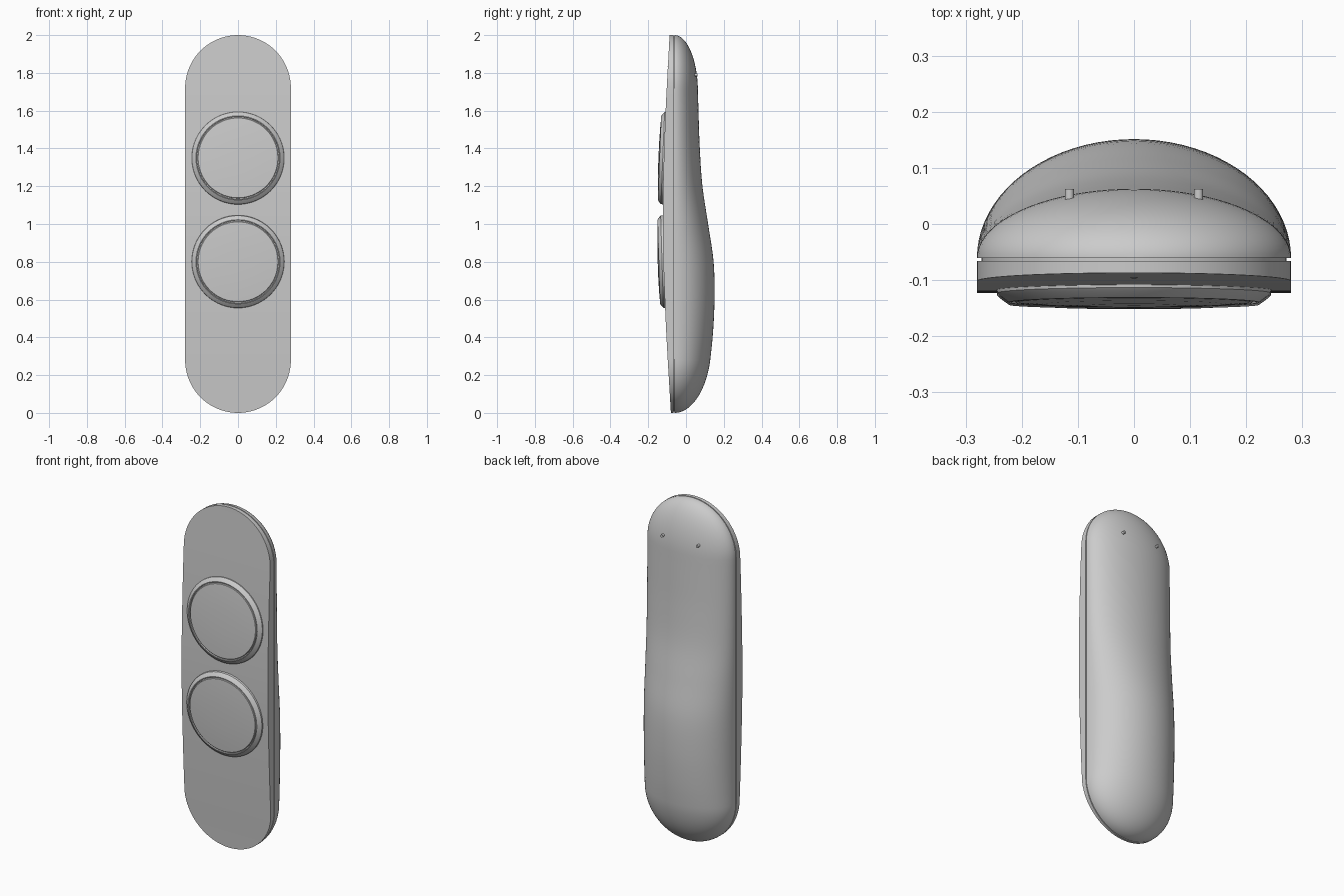
import bpy, bmesh, math
from mathutils import Matrix

if "Cube" in bpy.data.objects:
    bpy.data.objects.remove(bpy.data.objects["Cube"])

W, R = 0.28, 0.28          # half width, end radius
SEAM = -0.061              # y of the shell seam
BACK = [(0, .108), (.2, .12), (.4, .141), (.6, .151), (.8, .146), (1, .117),
        (1.2, .087), (1.4, .073), (1.6, .066), (1.8, .061), (2, .058)]
FRONT = [(0, -.08), (.5, -.108), (1, -.123), (1.5, -.112), (2, -.087)]


def curve(pts, z):
    """Smooth interpolation through evenly spaced points."""
    step = pts[1][0] - pts[0][0]
    i = max(0, min(int(z / step), len(pts) - 2))
    t = z / step - i
    v = [p[1] for p in pts]
    a, b = v[i], v[i + 1]
    p = v[i - 1] if i > 0 else 2 * a - b
    n = v[i + 2] if i + 2 < len(v) else 2 * b - a
    m0, m1 = (b - p) / 2, (n - a) / 2
    return ((2*t**3 - 3*t**2 + 1) * a + (t**3 - 2*t**2 + t) * m0
            + (3*t**2 - 2*t**3) * b + (t**3 - t**2) * m1)


def finish(name, bm, angle=35):
    bmesh.ops.remove_doubles(bm, verts=bm.verts, dist=1e-5)
    bmesh.ops.recalc_face_normals(bm, faces=bm.faces)
    me = bpy.data.meshes.new(name)
    bm.to_mesh(me)
    bm.free()
    ob = bpy.data.objects.new(name, me)
    bpy.context.collection.objects.link(ob)
    bpy.ops.object.select_all(action='DESELECT')
    ob.select_set(True)
    bpy.context.view_layer.objects.active = ob
    bpy.ops.object.shade_smooth_by_angle(angle=math.radians(angle))
    return ob


def heights():
    """Pairs of (z, cap factor); the cap factor rounds both ends."""
    n = 20
    arc = [(math.cos(i / n * math.pi / 2), math.sin(i / n * math.pi / 2)) for i in range(n + 1)]
    low = [(R - R * c, s) for c, s in arc]
    mid = [(R + (2 - 2 * R) * i / 40, 1) for i in range(1, 40)]
    return low + mid + [(2 - z, s) for z, s in reversed(low)]


def loft(name, section, inset=0.0):
    bm = bmesh.new()
    rows = []
    k = (R - inset) / R
    for z, cap in heights():
        zz = 1 + (z - 1) * (1 - inset)
        rows.append([bm.verts.new((x, y, zz)) for x, y in section(z, cap, W * cap * k)])
    n = len(rows[0])
    for a, b in zip(rows, rows[1:]):
        for i in range(n):
            j = (i + 1) % n
            bm.faces.new((a[i], a[j], b[j], b[i]))
    bmesh.ops.dissolve_degenerate(bm, edges=bm.edges, dist=1e-6)
    return finish(name, bm)


def dome(z, cap, w):
    h = (curve(BACK, z) - SEAM) * cap
    return [(w * math.cos(math.pi * i / 40), SEAM + h * math.sin(math.pi * i / 40))
            for i in range(41)]


def slab(y_back, y_front=None):
    def section(z, cap, w):
        f = curve(FRONT, z) if y_front is None else y_front
        return [(w, y_back), (-w, y_back), (-w, f), (w, f)]
    return section


# Body: rounded back, recessed seam, curved front plate
loft("back_shell", dome)
loft("seam_core", slab(SEAM + .004, SEAM - .01), inset=.008)
loft("front_plate", slab(SEAM - .005))


def lathe(name, profile, y, z, tilt, seg=72):
    bm = bmesh.new()
    vs = [bm.verts.new((r, 0, h)) for r, h in profile]
    es = [bm.edges.new(p) for p in zip(vs, vs[1:])]
    bmesh.ops.spin(bm, geom=vs + es, axis=(0, 0, 1), cent=(0, 0, 0),
                   steps=seg, angle=math.tau)
    # local z points out of the front face
    bm.transform(Matrix.Translation((0, y, z)) @ Matrix.Rotation(math.radians(90 + tilt), 4, 'X'))
    return finish(name, bm, 30)


# Two raised round pads with a bezel, a thin gap and a slightly domed disc
bezel = [(.246, -.03), (.244, -.016), (.238, -.010), (.223, .001), (.219, .001), (.218, -.008), (.212, -.008)]
disc = [(.214, -.009), (.214, -.002), (.211, .001), (.16, .004), (.08, .0065), (0, .007)]
for label, y, z, tilt in (("upper", -.139, 1.35, -2.3), ("lower", -.143, .80, 1.7)):
    lathe(label + "_bezel", bezel, y, z, tilt)
    lathe(label + "_disc", disc, y, z, tilt)

# Small dot above the pads
lathe("front_dot", [(.006, -.004), (.006, .001), (0, .001)], curve(FRONT, 1.84), 1.84, -3, 16)

# Two small pins on the upper back
for side, x in (("left", -.115), ("right", .115)):
    bm = bmesh.new()
    bmesh.ops.create_cone(bm, cap_ends=True, segments=20, radius1=.008, radius2=.008, depth=.03,
                          matrix=Matrix.Translation((x, .047, 1.79)) @ Matrix.Rotation(math.pi / 2, 4, 'X'))
    finish(side + "_pin", bm)
